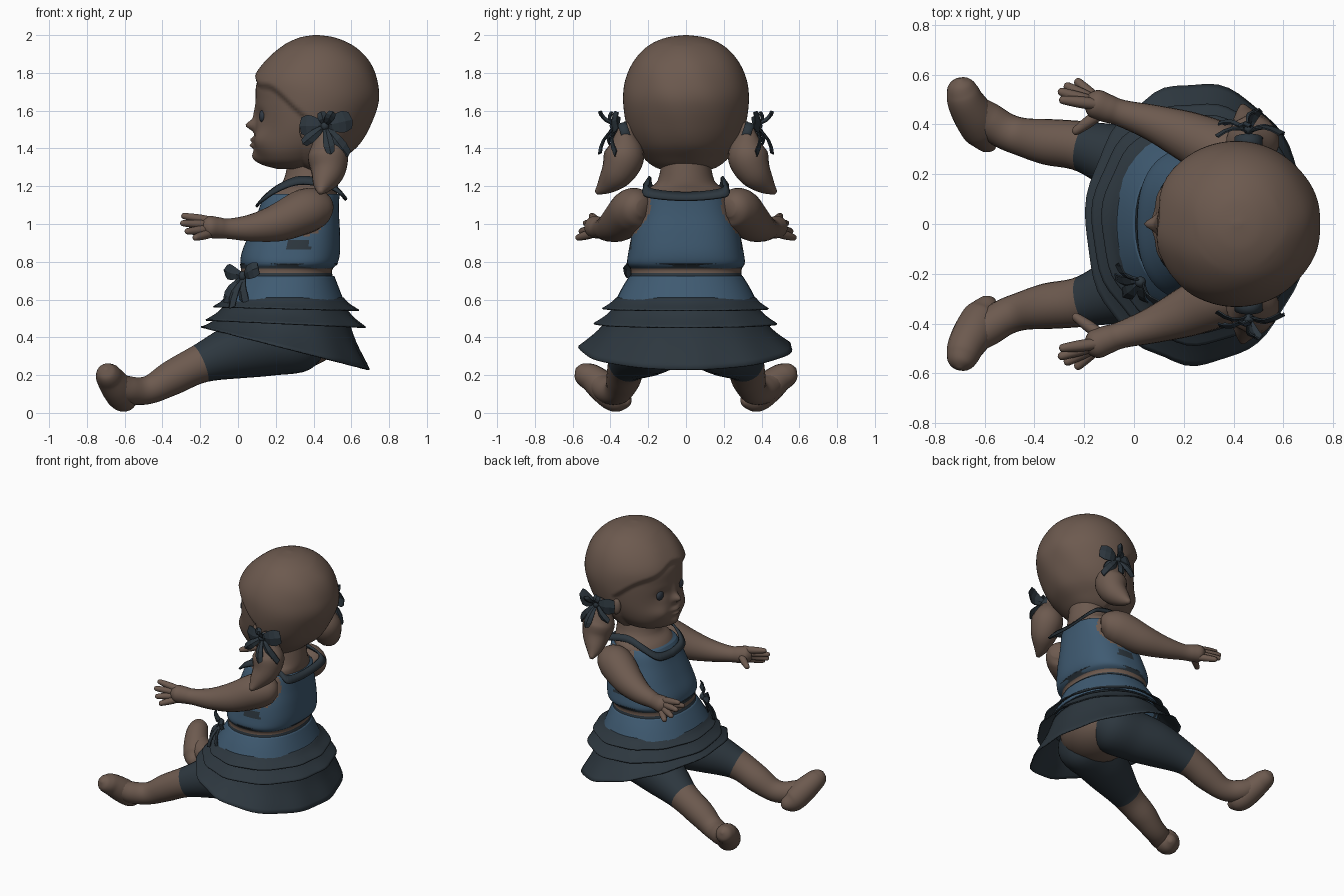
import bpy, bmesh, math
from mathutils import Vector as V

if "Cube" in bpy.data.objects:
    bpy.data.objects.remove(bpy.data.objects["Cube"])

def material(name, col):
    m = bpy.data.materials.new(name)
    m.diffuse_color = (*col, 1)
    m.use_nodes = True
    m.node_tree.nodes["Principled BSDF"].inputs["Base Color"].default_value = m.diffuse_color
    return m

SKIN = material("warm brown", (0.152, 0.102, 0.078))
BLUE = material("denim blue", (0.050, 0.104, 0.168))
DARK = material("dark slate", (0.026, 0.038, 0.049))
EYE = material("eye grey", (0.03, 0.04, 0.055))

def spline(keys, steps):
    """Catmull-Rom through tuples of numbers."""
    out, n = [], len(keys)
    for i in range(n - 1):
        p = [V(keys[max(0, min(n - 1, i + k))]) for k in (-1, 0, 1, 2)]
        for s in range(steps):
            t = s / steps
            out.append(0.5 * (2 * p[1] + (p[2] - p[0]) * t + (2 * p[0] - 5 * p[1] + 4 * p[2] - p[3]) * t * t
                              + (3 * p[1] - p[0] - 3 * p[2] + p[3]) * t ** 3))
    return out + [V(keys[-1])]

def loft(name, rings, mats, rule=None, caps=True, thick=0):
    bm = bmesh.new()
    vs = [[bm.verts.new(p) for p in r] for r in rings]
    n = len(rings[0])
    for a, b in zip(vs, vs[1:]):
        for i in range(n):
            j = (i + 1) % n
            bm.faces.new((a[i], a[j], b[j], b[i]))
    if caps:
        bm.faces.new(vs[0])
        bm.faces.new(vs[-1])
    bmesh.ops.recalc_face_normals(bm, faces=bm.faces)
    for f in bm.faces:
        f.smooth = True
        if rule:
            f.material_index = rule(f.calc_center_median())
    return finish(name, bm, mats, thick)

def finish(name, bm, mats, thick=0):
    me = bpy.data.meshes.new(name)
    bm.to_mesh(me)
    bm.free()
    for m in mats:
        me.materials.append(m)
    ob = bpy.data.objects.new(name, me)
    bpy.context.collection.objects.link(ob)
    if thick:
        ob.modifiers.new("thickness", 'SOLIDIFY').thickness = thick
    return ob

def ovals(profile, n=40, steps=4, ex=2.0, tilt=0, ruffle=0):
    """Horizontal rings from (z, x_front, x_back, half_width)."""
    rings = []
    prof = spline(profile, steps)
    for k, (z, xf, xb, ry) in enumerate(prof):
        ring, f = [], k / (len(prof) - 1)
        for i in range(n):
            a = math.tau * i / n
            c, s = math.cos(a), math.sin(a)
            w = 1 + ruffle * f * math.sin(11 * a + 0.6 * math.sin(3 * a))
            cx = math.copysign(abs(c) ** (2 / ex), c) * w
            sy = math.copysign(abs(s) ** (2 / ex), s) * w
            ring.append(V(((xf + xb) / 2 + cx * (xb - xf) / 2, sy * ry, z - tilt * f * c)))
        rings.append(ring)
    return rings

def tube(name, keys, mats, rule=None, n=18, steps=5):
    """Round limb through (x, y, z, radius)."""
    pts = spline(keys, steps)
    P = [V(p[:3]) for p in pts]
    chord = P[len(P) // 2] - P[0]
    ref = min((V((0, 0, 1)), V((1, 0, 0))), key=lambda r: abs(r.dot(chord)))
    rings = []
    for i, p in enumerate(P):
        t = (P[min(i + 1, len(P) - 1)] - P[max(i - 1, 0)]).normalized()
        u = t.cross(ref).normalized()
        w = u.cross(t)
        r = max(pts[i][3], 0.002)
        rings.append([p + u * r * math.cos(math.tau * k / n) + w * r * math.sin(math.tau * k / n)
                      for k in range(n)])
    return loft(name, rings, mats, rule)

def ball(name, c, r, mat):
    bm = bmesh.new()
    bmesh.ops.create_uvsphere(bm, u_segments=24, v_segments=14, radius=1)
    for v in bm.verts:
        v.co = V((v.co.x * r[0], v.co.y * r[1], v.co.z * r[2])) + V(c)
    for f in bm.faces:
        f.smooth = True
    return finish(name, bm, [mat])

def bow(name, c, side, out, leaves):
    """Ribbon leaves (side, up, out, half width) spreading from a knot."""
    c, side, out = V(c), V(side).normalized(), V(out).normalized()
    bm = bmesh.new()
    for a, b, o, wd in leaves:
        d = side * a + V((0, 0, b)) + out * o
        wdir = d.cross(out).normalized()
        prev = None
        for k, f in enumerate((0.25, 0.65, 0.95, 1.05, 0.8)):
            t = k / 4
            m = c + d * t + out * 0.022 * math.sin(math.pi * t)
            row = [bm.verts.new(m + wdir * wd * f * e + out * 0.01 * (1 - abs(e)) + d * 0.08 * t * (1 - abs(e)))
                   for e in (-1, 0, 1)]
            if prev:
                for j in (0, 1):
                    bm.faces.new((prev[j], prev[j + 1], row[j + 1], row[j]))
            prev = row
    finish(name, bm, [DARK], 0.006)
    ball(name + "_knot", c + out * 0.012, (0.022, 0.022, 0.025), DARK)

# Head with a raised hair cap swept back from the brow, and modelled face
rings = ovals([(1.27, .2, .40, .10), (1.30, .11, .49, .18), (1.35, .075, .56, .235), (1.42, .065, .64, .28),
               (1.52, .07, .70, .315), (1.65, .07, .747, .333), (1.76, .078, .738, .322), (1.86, .14, .695, .278),
               (1.94, .23, .615, .205), (1.985, .32, .52, .11), (2.0, .40, .43, .01)], n=144, steps=9)
# Face bumps: y, z, half width, half height, depth
bumps = [(0, 1.515, .03, .028, .05), (0, 1.57, .025, .05, .012), (0, 1.435, .05, .014, .022),
         (0, 1.403, .038, .013, .024), (0, 1.335, .06, .035, .022), (.14, 1.43, .07, .06, .022),
         (-.14, 1.43, .07, .06, .022), (.115, 1.57, .05, .035, -.012), (-.115, 1.57, .05, .035, -.012)]
for ring in rings:
    for p in ring:
        edge = 1.76 - 0.8 * (p.x - 0.08) + 0.02 * math.sin(p.y * 22 + 1)
        hair = max(min((p.z - edge) / 0.035, 1), min((p.x - 0.34) / 0.04, 1))
        face = min(1 - hair, 1)
        if face > 0:
            push = sum(d * math.exp(-((p.y - y) / w) ** 2 - ((p.z - z) / h) ** 2)
                       for y, z, w, h, d in bumps) if p.x < .3 else 0
            p += (V((0.42, 0, 1.62)) - p).normalized() * 0.024 * face
            p.x -= push
        elif p.z < 1.95:
            p.x += 0.002 * math.sin(9 * p.y / .33 + p.z * 14)
loft("head_and_hair", rings, [SKIN])

# Neck and shoulders
loft("neck_and_chest", ovals([(1.0, .13, .51, .22), (1.12, .145, .52, .225), (1.18, .18, .525, .21),
                              (1.23, .24, .53, .15), (1.36, .27, .52, .125)]), [SKIN])

# Bodice with bare armholes and dark side patches
def bodice_rule(c):
    if abs(c.y) > .17 and ((c.x - .37) / .11) ** 2 + ((c.z - 1.08) / .14) ** 2 < 1:
        return 1
    return 2 if abs(c.y) > .2 and .26 < c.x < .38 and .865 < c.z < .92 else 0

loft("bodice", ovals([(.76, .04, .49, .28), (.79, .015, .525, .31), (.85, .02, .54, .305), (.95, .06, .54, .285),
                      (1.05, .10, .535, .255), (1.12, .125, .535, .235), (1.16, .145, .54, .215)],
                     n=96, steps=6, ex=2.5), [BLUE, SKIN, DARK], bodice_rule)
loft("waistband", ovals([(.70, -.01, .515, .305), (.73, .01, .50, .295), (.76, .015, .50, .295), (.79, .01, .53, .313)],
                        ex=2.3, steps=6), [DARK, SKIN], lambda c: int(.742 < c.z < .765))

# Neckline trim: a flat band over the shoulders, flared outward
half = [(.14, .13, 1.155), (.22, .185, 1.215), (.33, .195, 1.255), (.46, .2, 1.235), (.535, .185, 1.19)]
loop = [(.125, 0, 1.135)] + half + [(.545, 0, 1.17)] + [(x, -y, z) for x, y, z in reversed(half)] + [(.125, 0, 1.135)]
inner = spline(loop, 5)[:-1]
outer = [V((p.x + (p.x - .34) * .16, p.y * 1.14, p.z - .04)) for p in inner]
loft("neckline_trim", [inner, outer], [DARK], caps=False, thick=.014)

# Skirt: blue yoke and three tiers
loft("skirt_yoke", ovals([(.725, .0, .51, .30), (.66, -.04, .535, .34), (.57, -.09, .57, .385)], ex=2.2),
     [BLUE], caps=False, thick=.008)
tiers = [("upper", .61, -.07, .56, .37, .555, -.13, .64, .44, .01),
         ("middle", .56, -.08, .57, .38, .475, -.17, .675, .485, .02),
         ("lower", .52, -.08, .58, .40, .345, -.195, .695, .565, .115)]
for nm, z0, f0, b0, w0, z1, f1, b1, w1, tl in tiers:
    mid = ((z0 + z1) / 2, f0 * .6 + f1 * .4, b0 * .6 + b1 * .4, w0 * .6 + w1 * .4)
    loft("skirt_tier_" + nm, ovals([(z0, f0, b0, w0), mid, (z1, f1, b1, w1)], n=64, tilt=tl, ruffle=.012),
         [DARK], caps=False, thick=.008)
ball("seat", (.31, 0, .42), (.24, .27, .185), SKIN)

for s, sd in ((1, "left"), (-1, "right")):
    def m(keys):
        return [(k[0], k[1] * s, *k[2:]) for k in keys]
    # Legs in shorts, bare below the knee
    cuff = V((-.35, .085, -.145))
    tube("leg_" + sd, m([(.45, .12, .41, .07), (.35, .15, .39, .165), (.17, .19, .365, .168), (0, .245, .33, .15),
                         (-.2, .31, .26, .103), (-.35, .33, .185, .092), (-.45, .35, .13, .077),
                         (-.52, .375, .115, .073), (-.59, .42, .125, .072), (-.64, .46, .155, .06)]), [DARK, SKIN],
         lambda c: int(cuff.dot(V((c.x, abs(c.y), c.z)) - V((-.195, .31, .26))) > 0), n=24)
    tube("foot_" + sd, m([(-.565, .30, .05, .012), (-.58, .32, .06, .046), (-.605, .37, .08, .078),
                          (-.64, .43, .13, .083), (-.675, .49, .18, .074), (-.69, .535, .205, .064),
                          (-.697, .565, .225, .044), (-.7, .582, .235, .008)]), [SKIN])
    # Arms and hands
    tube("arm_" + sd, m([(.475, .225, 1.085, .045), (.44, .25, 1.085, .095), (.36, .285, 1.07, .118),
                         (.22, .35, 1.01, .102), (.08, .405, .98, .074), (-.05, .445, .975, .054),
                         (-.11, .465, .98, .057), (-.16, .485, .985, .057), (-.19, .495, .985, .03)]), [SKIN], n=22)
    tips = [(-.30, .50, 1.045), (-.305, .535, 1.005), (-.28, .56, .96), (-.235, .58, .925), (-.245, .365, .955)]
    for i, t in enumerate(tips):
        b = V((-.13, .478 - .03 * (i == 4), .985 + (.03 - .02 * i) * (i < 4)))
        e = V(t)
        keys = [(*b.lerp(e, f), r) for f, r in ((0, .022), (.4, .024), (.75, .02), (.95, .015), (1, .004))]
        tube("finger_%s_%d" % (sd, i + 1), m(keys), [SKIN], n=10, steps=3)
    # Eyes and ears
    ball("eye_" + sd, (.131, .115 * s, 1.57), (.02, .034, .034), EYE)
    ball("ear_" + sd, (.36, .295 * s, 1.5), (.035, .025, .06), SKIN)
    # Pigtails with bows
    tube("pigtail_" + sd, m([(.45, .30, 1.53, .03), (.46, .32, 1.47, .055), (.475, .325, 1.37, .105),
                             (.475, .36, 1.28, .092), (.45, .42, 1.21, .055), (.435, .475, 1.165, .012)]), [SKIN])
    tube("hair_band_" + sd, m([(.46, .30, 1.49, .055), (.46, .345, 1.475, .058)]), [DARK], steps=2)
    bow("hair_bow_" + sd, (.46, .37 * s, 1.52), (1, 0, 0), (0, s, 0),
        [(-.125, .0, -.02, .055), (.135, .03, -.01, .055), (-.11, -.09, .03, .028), (.115, -.15, .0, .034),
         (.03, -.14, .08, .028), (-.02, .07, .02, .025), (.04, .07, .08, .025)])

# Waist bow on the front right hip
bow("waist_bow", (.035, -.225, .725), (.65, -.6, 0), (-.75, -.65, 0),
    [(-.11, .03, .02, .04), (.12, .04, .02, .04), (-.07, -.13, .06, .034), (.06, -.15, .05, .034),
     (0, -.16, .09, .03)])
